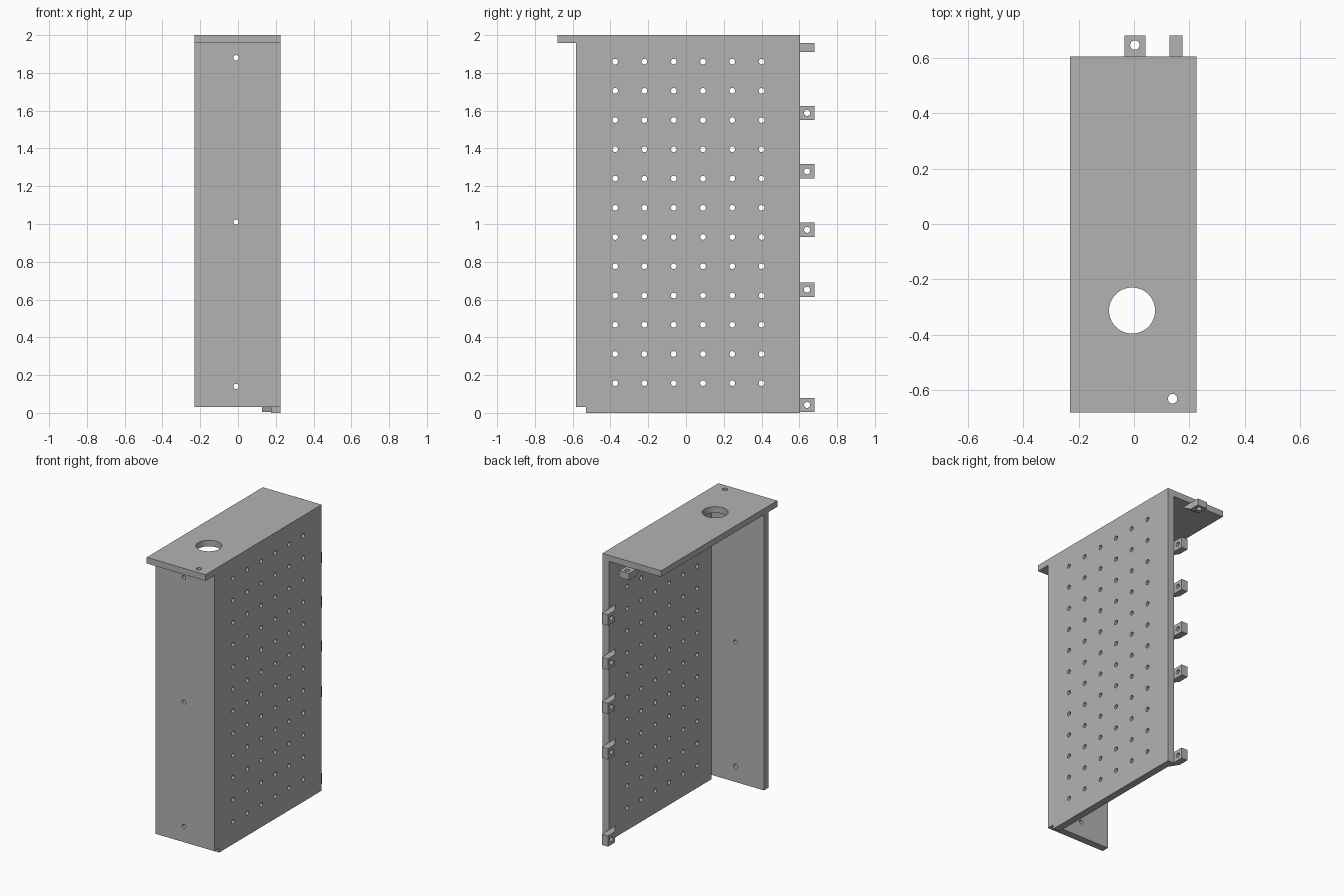
import bpy, bmesh, math
from mathutils import Matrix, Vector

cube = bpy.data.objects.get("Cube")
if cube:
    bpy.data.objects.remove(cube, do_unlink=True)

grey = bpy.data.materials.new("plain grey")
grey.use_nodes = True
grey.diffuse_color = (0.45, 0.45, 0.45, 1)
grey.node_tree.nodes["Principled BSDF"].inputs["Base Color"].default_value = (0.45, 0.45, 0.45, 1)

# Outer limits and wall thicknesses
LEFT, RIGHT = 0.225, -0.23
FRONT, BACK, TOP = -0.583, 0.603, 2.0
WALL, PLATE = 0.05, 0.043
INNER_X, INNER_Z = LEFT - WALL, TOP - PLATE
TAB_T, TAB_W = 0.047, 0.076


def make_object(name, bm):
    bmesh.ops.recalc_face_normals(bm, faces=bm.faces)
    mesh = bpy.data.meshes.new(name)
    bm.to_mesh(mesh)
    bm.free()
    mesh.materials.append(grey)
    obj = bpy.data.objects.new(name, mesh)
    bpy.context.collection.objects.link(obj)
    return obj


def box(name, lo, hi):
    lo, hi = Vector(lo), Vector(hi)
    bm = bmesh.new()
    size = Matrix.Diagonal((hi - lo).to_4d())
    size[3][3] = 1
    bmesh.ops.create_cube(bm, size=1, matrix=Matrix.Translation((lo + hi) / 2) @ size)
    return make_object(name, bm)


def prism(name, profile, direction):
    bm = bmesh.new()
    face = bm.faces.new([bm.verts.new(p) for p in profile])
    out = bmesh.ops.extrude_face_region(bm, geom=[face])
    bmesh.ops.translate(bm, verts=[v for v in out["geom"] if isinstance(v, bmesh.types.BMVert)],
                        vec=direction)
    return make_object(name, bm)


def drills(axis, centres, radius, sides=20):
    turn = {"X": Matrix.Rotation(math.pi / 2, 4, "Y"),
            "Y": Matrix.Rotation(math.pi / 2, 4, "X"), "Z": Matrix()}[axis]
    bm = bmesh.new()
    for c in centres:
        bmesh.ops.create_cone(bm, cap_ends=True, segments=sides, radius1=radius, radius2=radius,
                              depth=0.2, matrix=Matrix.Translation(c) @ turn)
    return make_object("hole_cutter", bm)


def combine(obj, other, operation):
    mod = obj.modifiers.new("combine", "BOOLEAN")
    mod.operation, mod.object, mod.solver = operation, other, "EXACT"
    bpy.context.view_layer.objects.active = obj
    bpy.ops.object.modifier_apply(modifier=mod.name)
    bpy.data.objects.remove(other, do_unlink=True)


def finish(obj):
    bpy.ops.object.select_all(action="DESELECT")
    obj.select_set(True)
    bpy.context.view_layer.objects.active = obj
    bpy.ops.object.shade_smooth_by_angle(angle=math.radians(30))


# Bracket body: side panel with a notched lower front corner, front panel and top plate
side = [(FRONT, 0.03), (-0.53, 0.03), (-0.53, 0), (BACK, 0), (BACK, TOP), (FRONT, TOP)]
body = prism("bracket_body", [(INNER_X, y, z) for y, z in side], (WALL, 0, 0))
combine(body, box("front_panel", (RIGHT, FRONT, 0.03), (LEFT, FRONT + WALL, TOP)), "UNION")
combine(body, box("top_plate", (RIGHT, -0.68, INNER_Z), (LEFT, BACK, TOP)), "UNION")

# Perforations, front screw holes, cable hole and small corner hole
grid = [(0.2, -0.375 + 0.155 * i, 0.157 + 0.1548 * j) for i in range(6) for j in range(12)]
combine(body, drills("X", grid, 0.015), "DIFFERENCE")
combine(body, drills("Y", [(-0.01, FRONT, z) for z in (0.14, 1.01, 1.88)], 0.014), "DIFFERENCE")
combine(body, drills("Z", [(-0.007, -0.312, TOP)], 0.083, 64), "DIFFERENCE")
combine(body, drills("Z", [(0.139, -0.63, TOP)], 0.017), "DIFFERENCE")
finish(body)

# Rear mounting tabs: a drilled block with a wedge tapering into the wall
outline = [(0.53, 0), (0.68, 0), (0.68, TAB_T), (BACK + 0.002, TAB_T)]
for n, z in enumerate((0.042, 0.652, 0.969, 1.279, 1.588)):
    tab = prism(f"side_tab_{n + 1}", [(INNER_X - d, y, z - TAB_W / 2) for y, d in outline],
                (0, 0, TAB_W))
    combine(tab, drills("X", [(INNER_X, 0.641, z)], 0.016), "DIFFERENCE")
    finish(tab)
tab = prism("top_tab", [(0.003 - TAB_W / 2, y, INNER_Z - d) for y, d in outline], (TAB_W, 0, 0))
combine(tab, drills("Z", [(0.003, 0.645, INNER_Z)], 0.017), "DIFFERENCE")
finish(tab)
